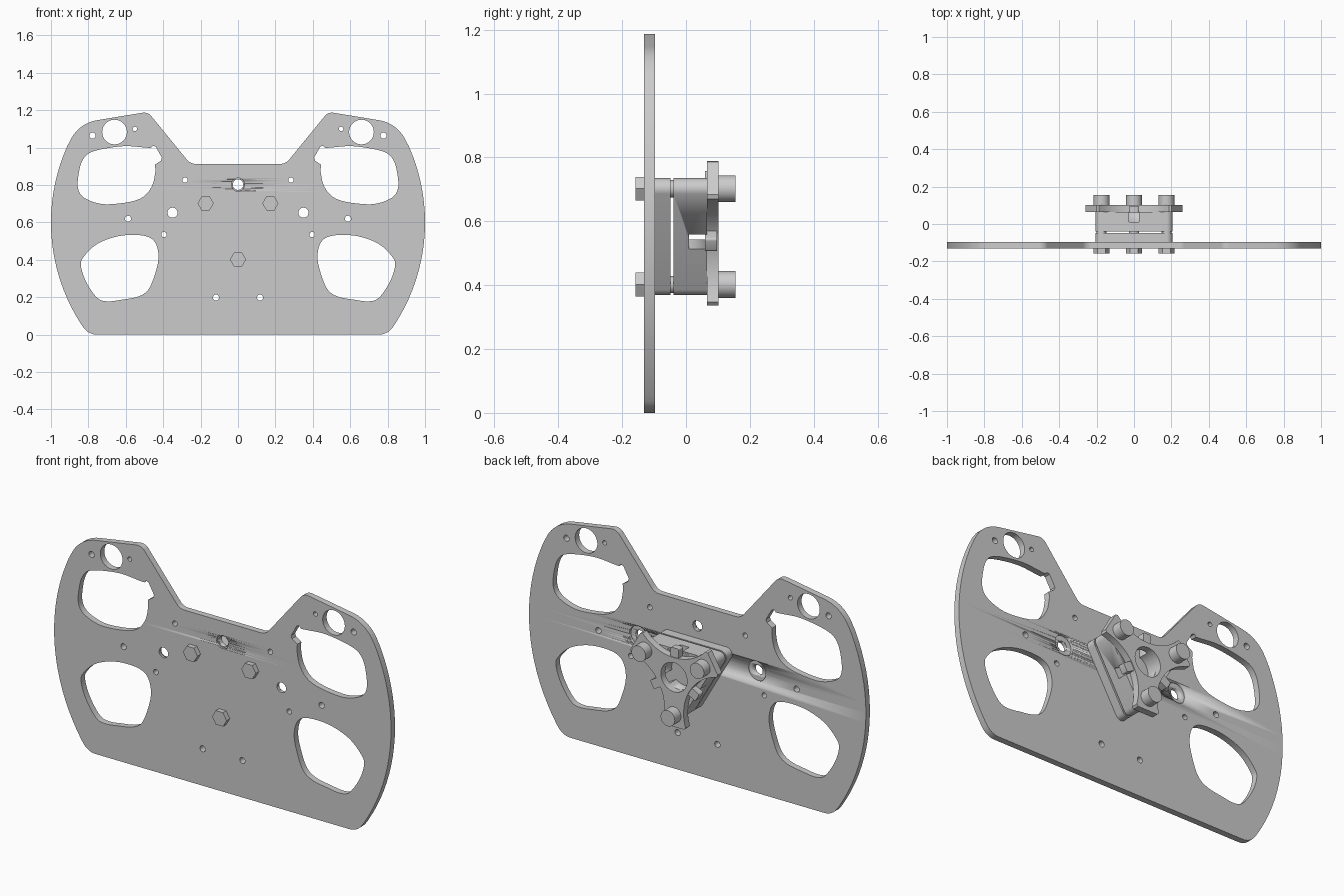
import bpy, bmesh
from math import sin, cos, radians, pi, tan
from mathutils import Vector

if "Cube" in bpy.data.objects:
    bpy.data.objects.remove(bpy.data.objects["Cube"])

HUB_Z = 0.602


def circle(x, z, r, n=32):
    return [(x + r * cos(2 * pi * i / n), z + r * sin(2 * pi * i / n)) for i in range(n)]


def flip(pts):
    return [(-x, z) for x, z in reversed(pts)]


def spin(pts, deg):
    """Turn hub-centred points and move them to the hub."""
    c, s = cos(radians(deg)), sin(radians(deg))
    return [(x * c - z * s, HUB_Z + x * s + z * c) for x, z in pts]


def fillet(corners, steps=8):
    """Closed polygon of (x, z, radius) with rounded corners."""
    out = []
    for i, (x, z, r) in enumerate(corners):
        p = Vector((x, z))
        if r == 0:
            out.append((x, z))
            continue
        a = (Vector(corners[i - 1][:2]) - p).normalized()
        b = (Vector(corners[(i + 1) % len(corners)][:2]) - p).normalized()
        half = a.angle(b) / 2
        c = p + (a + b).normalized() * (r / sin(half))
        u = p + a * (r / tan(half)) - c
        v = p + b * (r / tan(half)) - c
        turn = u.angle(v)
        for k in range(steps + 1):
            t = k / steps
            q = c + (u * sin((1 - t) * turn) + v * sin(t * turn)) / sin(turn)
            out.append((q.x, q.y))
    return out


def smooth(pts, closed, steps=6):
    """Catmull-Rom curve through the points."""
    n = len(pts)
    P = [Vector(p) for p in pts]
    get = (lambda i: P[i % n]) if closed else (lambda i: P[max(0, min(n - 1, i))])
    out = []
    for i in range(n if closed else n - 1):
        a, b, c, d = get(i - 1), get(i), get(i + 1), get(i + 2)
        for k in range(steps):
            t = k / steps
            q = 0.5 * (2 * b + (c - a) * t + (2 * a - 5 * b + 4 * c - d) * t * t
                       + (3 * b - a - 3 * c + d) * t ** 3)
            out.append((q.x, q.y))
    return out if closed else out + [tuple(P[-1])]


def slab(name, loops, y0, y1):
    """Flat plate in the XZ plane; the first loop is the outline, the rest are holes."""
    cu = bpy.data.curves.new(name, 'CURVE')
    cu.dimensions, cu.fill_mode, cu.extrude = '2D', 'BOTH', (y1 - y0) / 2
    for loop in loops:
        sp = cu.splines.new('POLY')
        sp.points.add(len(loop) - 1)
        for pt, (x, z) in zip(sp.points, loop):
            pt.co = (x, z, 0, 1)
        sp.use_cyclic_u = True
    ob = bpy.data.objects.new(name, cu)
    bpy.context.collection.objects.link(ob)
    ob.location.y, ob.rotation_euler.x = (y0 + y1) / 2, pi / 2
    bpy.ops.object.select_all(action='DESELECT')
    ob.select_set(True)
    bpy.context.view_layer.objects.active = ob
    bpy.ops.object.convert(target='MESH')
    ob = bpy.context.object
    ob.name = name
    bm = bmesh.new()
    bm.from_mesh(ob.data)
    bmesh.ops.remove_doubles(bm, verts=bm.verts, dist=1e-5)
    bmesh.ops.recalc_face_normals(bm, faces=bm.faces)
    bm.to_mesh(ob.data)
    bm.free()
    bpy.ops.object.shade_smooth_by_angle(angle=radians(30))
    return ob


def cut(ob, loop, y0, y1):
    cutter = slab("cutter", [loop], y0, y1)
    cutter.hide_render = True
    mod = ob.modifiers.new("cut", 'BOOLEAN')
    mod.operation, mod.object, mod.solver = 'DIFFERENCE', cutter, 'EXACT'
    bpy.context.view_layer.objects.active = ob
    bpy.ops.object.modifier_apply(modifier=mod.name)
    bpy.data.objects.remove(cutter)


# Face plate outline: circular sides, straight base, two raised shoulders
arc = [(cos(radians(a)), 0.6 + sin(radians(a)), 0) for a in range(-33, 27, 3)]
half = fillet([(0, 0, 0), (0.80, 0, 0.09)] + arc +
              [(0.848, 1.131, 0.19), (0.482, 1.191, 0.05), (0.255, 0.913, 0.06), (0, 0.913, 0)])
outline = half + flip(half)[1:-1]

# Grip openings (left side)
lower = smooth([(-.578, .533), (-.487, .525), (-.44, .487), (-.425, .41), (-.445, .32),
                (-.48, .24), (-.535, .203), (-.62, .187), (-.70, .178), (-.754, .198),
                (-.813, .284), (-.84, .37), (-.824, .417), (-.76, .48), (-.67, .519)], True)
upper = smooth([(-.441, .877), (-.455, .807), (-.492, .749), (-.55, .717), (-.647, .70),
                (-.738, .70), (-.824, .733), (-.856, .786), (-.85, .872), (-.829, .936),
                (-.79, .973), (-.71, .995), (-.60, 1.008), (-.497, 1.0)], False)
upper += [(-.465, .998), (-.455, 1.01), (-.44, 1.005), (-.407, .946), (-.412, .93), (-.444, .909)]

# Round holes (left side)
holes = [(-.66, 1.083, .066), (-.778, 1.064, .016), (-.551, 1.10, .012), (-.283, .826, .014),
         (-.588, .62, .016), (-.35, .652, .027), (-.396, .535, .014), (-.118, .198, .016)]
left = [lower, upper] + [circle(*h) for h in holes]
plate = slab("face_plate", [outline] + left + [flip(p) for p in left] + [circle(0, .802, .028)],
             -.131, -.097)
for x in (-.35, .35):
    cut(plate, circle(x, .652, .055), -.112, -.08)   # counterbores on the back
cut(plate, circle(0, .802, .035), -.15, -.122)       # countersink on the front

# Hub: rounded triangle spacer and body
R = 0.2 + 0.033
tri_corners = [(0.2 * cos(radians(a)), 0.2 * sin(radians(a))) for a in (30, 150, 270)]
triangle = []
for (x, z), mid in zip(tri_corners, (30, 150, 270)):
    for a in range(mid - 60, mid + 61, 10):
        triangle.append((x + .033 * cos(radians(a)), HUB_Z + z + .033 * sin(radians(a))))
slab("hub_spacer", [triangle], -.097, -.048)
body = slab("hub_body", [triangle], -.039, .065)
cut(body, circle(0, HUB_Z, .078, 48), .01, .1)
for a in (0, 120, 240):
    cut(body, spin([(-.026, .04), (.026, .04), (.026, .2), (-.026, .2)], a), .01, .1)

# Quick release flange: three blunt lobes joined by concave arcs
rad = 0.253
side = [(rad * sin(radians(t)), .105 + rad - rad * cos(radians(t))) for t in range(-40, 41, 5)]
lobe_end = [(-.187, .187), (-.200, .184)]
flange = []
for a in (0, 120, 240):
    flange += spin(lobe_end_r := [(-x, z) for x, z in lobe_end][::-1], a)
    flange += spin([(x, z) for x, z in reversed(side)], a)
    flange += spin(lobe_end, a)
slab("release_flange", [flange, circle(0, HUB_Z, .078, 48)], .065, .102)

# Release pawls in the middle of each side
for i, a in enumerate((0, 120, 240)):
    shape = fillet([(-.024, .09, 0), (.024, .09, 0), (.024, .155, .008), (-.024, .155, .008)], 4)
    slab(f"release_pawl_{i + 1}", [spin(shape, a)], .06, .097)

# Bolts: hexagon heads in front, sleeves in the gap, round heads behind
for i, (x, z) in enumerate(tri_corners):
    z += HUB_Z
    slab(f"hex_head_{i + 1}", [circle(x, z, .043, 6)], -.158, -.131)
    slab(f"bolt_sleeve_{i + 1}", [circle(x, z, .027)], -.048, -.039)
    slab(f"round_head_{i + 1}", [circle(x, z, .042, 40)], .102, .155)
